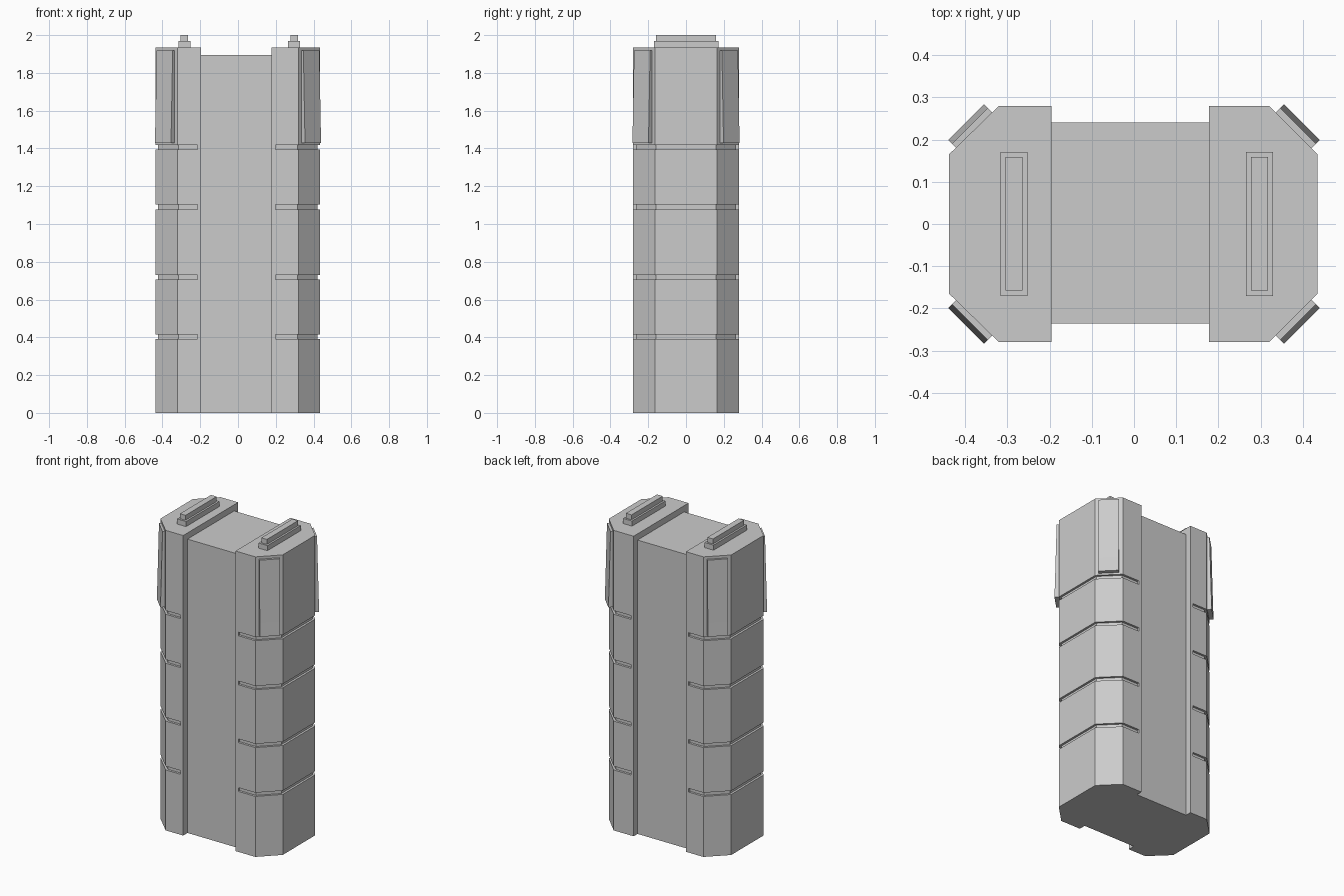
import bpy, bmesh, math
from mathutils import Vector

if "Cube" in bpy.data.objects:
    bpy.data.objects.remove(bpy.data.objects["Cube"])


def make_object(name, bm):
    bmesh.ops.remove_doubles(bm, verts=bm.verts, dist=1e-5)
    bmesh.ops.recalc_face_normals(bm, faces=bm.faces)
    mesh = bpy.data.meshes.new(name)
    bm.to_mesh(mesh)
    bm.free()
    obj = bpy.data.objects.new(name, mesh)
    bpy.context.collection.objects.link(obj)
    return obj


def loft(name, rings):
    """Skin a stack of equal-length rings and cap both ends."""
    bm = bmesh.new()
    rows = [[bm.verts.new(p) for p in ring] for ring in rings]
    n = len(rows[0])
    for a, b in zip(rows, rows[1:]):
        for i in range(n):
            j = (i + 1) % n
            quad = (a[i], a[j], b[j], b[i])
            # skip side faces that have collapsed to a line
            if len({tuple(round(c, 5) for c in v.co) for v in quad}) > 2:
                bm.faces.new(quad)
    bm.faces.new(rows[0])
    bm.faces.new(rows[-1])
    return make_object(name, bm)


def box(name, x0, x1, y0, y1, z0, z1):
    rect = [(x0, y0), (x1, y0), (x1, y1), (x0, y1)]
    return loft(name, [[(x, y, z) for x, y in rect] for z in (z0, z1)])


TOP = 1.935
GROOVES = (0.402, 0.717, 1.09, 1.406)


def pillar(name, side, inner, outer):
    """Chamfered pillar with grooves that stop short of its inner edge."""
    def ring(z, d):
        stop = inner + 0.02
        half = [(inner, 0.28), (stop, 0.28), (stop, 0.28 - d),
                (0.32 - d * 0.41, 0.28 - d), (outer - d, 0.165 - d * 0.41)]
        pts = [(x, -y) for x, y in half] + [(x, y) for x, y in reversed(half)]
        return [(side * x, y, z) for x, y in pts]
    rings = [ring(0, 0)]
    for g in GROOVES:
        rings += [ring(g - 0.012, 0), ring(g - 0.012, 0.014),
                  ring(g + 0.012, 0.014), ring(g + 0.012, 0)]
    rings.append(ring(TOP, 0))
    return loft(name, rings)


def corner_panel(name, sx, sy):
    """Plate on a chamfer, slightly thicker at the lower end."""
    along = Vector((1, -1, 0)).normalized()
    out = Vector((1, 1, 0)).normalized()
    mid = Vector((0.3785, 0.2225, 0))
    rings = []
    for z, t in ((1.43, 0.027), (1.52, 0.024), (1.918, 0.014)):
        pts = []
        for a, o in ((-0.06, -0.01), (0.06, -0.01), (0.06, t), (-0.06, t)):
            p = mid + along * a + out * o
            pts.append((p.x * sx, p.y * sy, z))
        rings.append(pts)
    return loft(name, rings)


# central body
box("central_body", -0.195, 0.18, -0.236, 0.24, 0, 1.895)

# grooved side pillars
pillar("left_pillar", -1, 0.195, 0.438)
pillar("right_pillar", 1, 0.178, 0.435)

# corner plates near the top
for sx, side in ((-1, "left"), (1, "right")):
    for sy, end in ((-1, "front"), (1, "back")):
        corner_panel(f"{end}_{side}_corner_plate", sx, sy)

# stepped rails on the pillar tops
for side, cx in (("left", -0.284), ("right", 0.297)):
    box(f"{side}_rail_base", cx - 0.032, cx + 0.032, -0.17, 0.171, TOP - 0.005, 1.968)
    box(f"{side}_rail_top", cx - 0.02, cx + 0.02, -0.158, 0.159, 1.96, 2.0)
